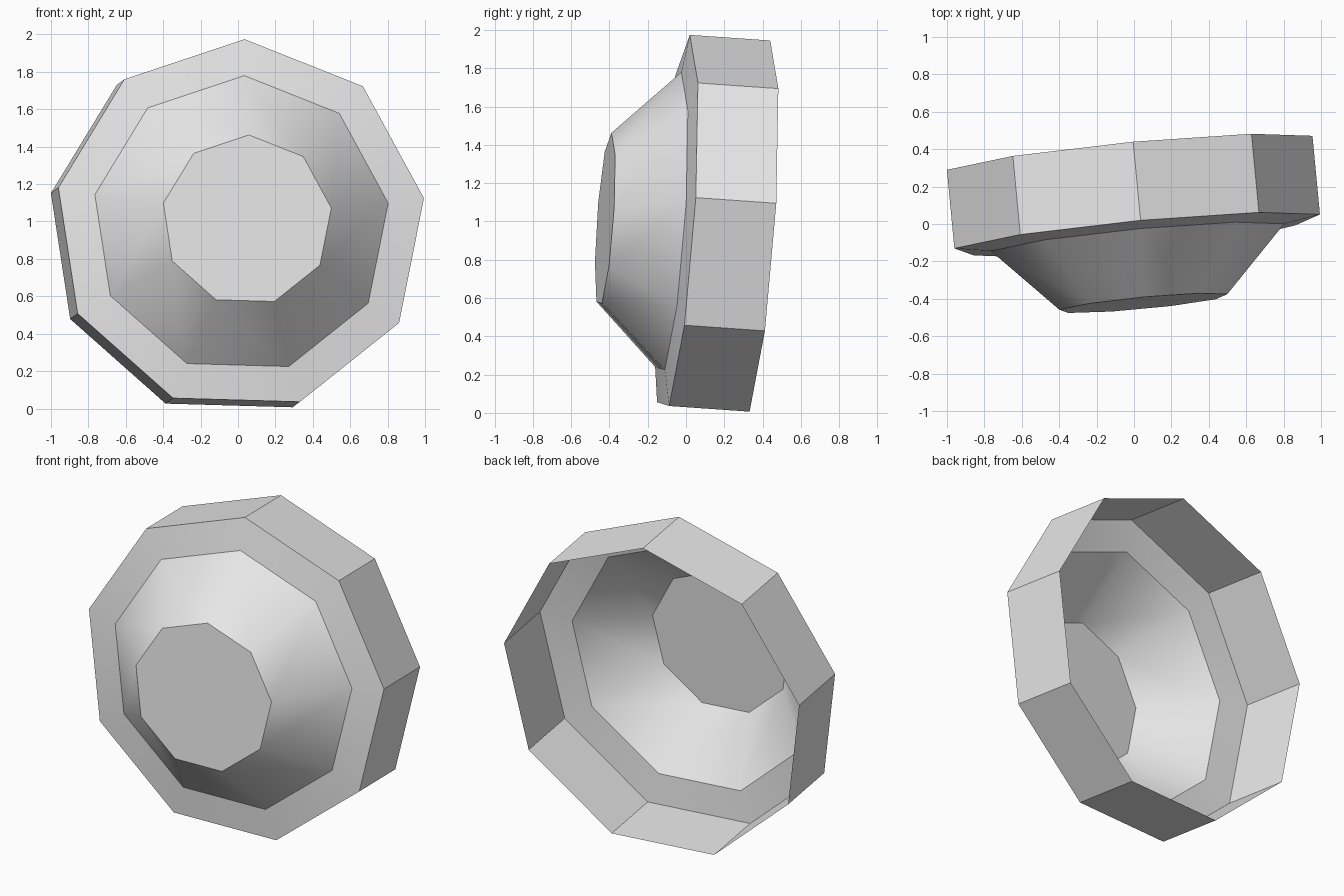
import bpy
import bmesh
from math import sin, cos, pi, radians
from mathutils import Matrix, Vector

default = bpy.data.objects.get("Cube")
if default:
    bpy.data.objects.remove(default)

SIDES = 9
TWIST = 0.029
# Profile from the open back to the front cap: (radius, distance along axis)
PROFILE = [(0.997, -0.423), (0.997, 0.0), (0.80, 0.03), (0.458, 0.373)]

# Single neutral material
grey = bpy.data.materials.new("light_grey")
grey.use_nodes = True
grey.diffuse_color = (0.8, 0.8, 0.8, 1)
grey.node_tree.nodes["Principled BSDF"].inputs["Base Color"].default_value = (0.8, 0.8, 0.8, 1)

# Open nine-sided shell: side wall, shallow rim, cone and flat front cap
bm = bmesh.new()
rings = []
for radius, height in PROFILE:
    angles = [TWIST + 2 * pi * i / SIDES for i in range(SIDES)]
    rings.append([bm.verts.new((radius * sin(a), radius * cos(a), height)) for a in angles])
for back, front in zip(rings, rings[1:]):
    for i in range(SIDES):
        j = (i + 1) % SIDES
        bm.faces.new((back[i], front[i], front[j], back[j]))
bm.faces.new(rings[-1][::-1])

mesh = bpy.data.meshes.new("faceted_dish")
bm.to_mesh(mesh)
bm.free()
mesh.materials.append(grey)
dish = bpy.data.objects.new("faceted_dish", mesh)
bpy.context.collection.objects.link(dish)

# Tilt the dish so its axis points forward, slightly left and up
axis = Vector((0.095, -1, 0.07)).normalized()
up = (Vector((0, 0, 1)) - axis * axis.z).normalized()
side = up.cross(axis)
tilt = Matrix((side, up, axis)).transposed().to_4x4()
dish.matrix_world = Matrix.Translation((0.013, -0.052, 0.98)) @ tilt

# Blend the cone facets, keep the rim and wall edges crisp
bpy.ops.object.select_all(action='DESELECT')
dish.select_set(True)
bpy.context.view_layer.objects.active = dish
bpy.ops.object.shade_smooth_by_angle(angle=radians(30))
